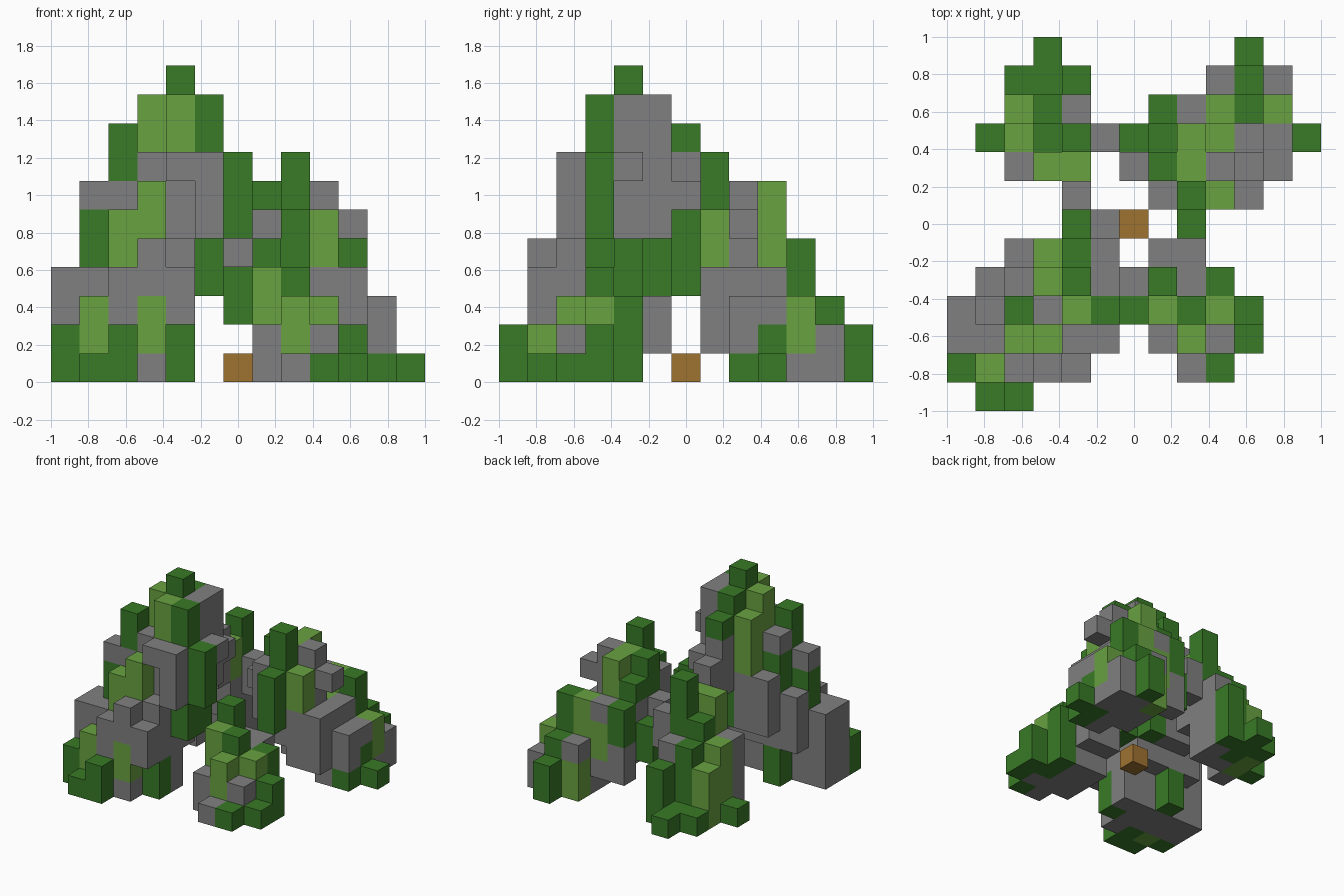
import bpy
import bmesh
from mathutils import Vector

cube = bpy.data.objects.get("Cube")
if cube:
    bpy.data.objects.remove(cube, do_unlink=True)

CELLS = 13
TOP = 11
SIZE = 2 / CELLS


def material(name, rgb):
    mat = bpy.data.materials.new(name)
    mat.use_nodes = True
    mat.diffuse_color = (*rgb, 1)
    mat.node_tree.nodes["Principled BSDF"].inputs["Base Color"].default_value = (*rgb, 1)
    return mat


MATERIALS = [
    material("grey_rock", (0.216, 0.216, 0.216)),
    material("dark_moss", (0.04, 0.195, 0.02)),
    material("light_moss", (0.14, 0.36, 0.053)),
    material("brown_wood", (0.345, 0.17, 0.031)),
]
ROCK, DARK, LIGHT, WOOD = range(len(MATERIALS))


def span(value):
    """A single cell number, or a (first, last) pair, as a range."""
    first, last = value if isinstance(value, tuple) else (value, value)
    return range(first, last + 1)


class Mound:
    """A pile of blocks: rock ridges, hollowed in places, patched with moss."""

    def __init__(self, name):
        self.name = name
        self.blocks = {}

    def ridge(self, y, x, *heights):
        for column, height in enumerate(heights, x):
            for z in range(height):
                self.blocks[column, y, z] = ROCK

    def box(self, x, y, low, high):
        return [c for c in self.blocks
                if c[0] in span(x) and c[1] in span(y) and low <= c[2] <= high]

    def undercut(self, x, y, below, low=0):
        for cell in self.box(x, y, low, below - 1):
            del self.blocks[cell]

    def paint(self, colour, x, y, low=0, high=TOP):
        for cell in self.box(x, y, low, high):
            self.blocks[cell] = colour


# Front right mound with the summit
summit = Mound("front_right_mound")
summit.ridge(0, 1, 1, 2)
summit.ridge(1, 0, 2, 3, 4, 5, 4)
summit.ridge(2, 0, 4, 4, 6, 7, 8, 8)
summit.ridge(3, 0, 4, 7, 9, 8, 10, 10, 8)
summit.ridge(4, 1, 5, 8, 10, 11, 10, 8)
summit.ridge(5, 2, 6, 9, 10, 10)
summit.ridge(6, 4, 9, 7)
summit.undercut(x=4, y=1, below=2)
summit.undercut(x=4, y=2, below=7, low=5)
summit.undercut(x=5, y=2, below=5)
summit.undercut(x=6, y=3, below=5)
summit.undercut(x=6, y=4, below=7)
summit.undercut(x=1, y=4, below=2)
summit.undercut(x=(3, 4), y=4, below=2)
summit.undercut(x=5, y=(3, 4), below=3)
summit.undercut(x=(2, 4), y=5, below=3)
summit.undercut(x=5, y=5, below=5)
summit.undercut(x=4, y=6, below=5)
summit.undercut(x=5, y=6, below=6)
summit.paint(DARK, x=(1, 2), y=0)
summit.paint(DARK, x=0, y=1)
summit.paint(DARK, x=2, y=1, high=1)
summit.paint(DARK, x=4, y=2, high=1)
summit.paint(DARK, x=1, y=3, low=4, high=5)
summit.paint(DARK, x=2, y=3, low=7)
summit.paint(DARK, x=(5, 6), y=3)
summit.paint(DARK, x=2, y=4, high=1)
summit.paint(DARK, x=2, y=4, low=5, high=6)
summit.paint(DARK, x=4, y=4, low=9)
summit.paint(DARK, x=(4, 5), y=(4, 5), low=3, high=4)
summit.paint(DARK, x=4, y=5, low=6)
summit.paint(DARK, x=4, y=6, low=8)
summit.paint(LIGHT, x=1, y=1)
summit.paint(LIGHT, x=3, y=1, low=1, high=2)
summit.paint(LIGHT, x=2, y=2, low=4)
summit.paint(LIGHT, x=3, y=2, low=5)
summit.paint(LIGHT, x=4, y=3, low=8)
summit.paint(LIGHT, x=3, y=4, low=8)
summit.paint(LIGHT, x=3, y=5, low=6)

# Low front left mound
knoll = Mound("front_left_mound")
knoll.ridge(1, 8, 1, 1)
knoll.ridge(2, 7, 2, 3, 2, 1)
knoll.ridge(3, 7, 4, 4, 3, 2)
knoll.ridge(4, 7, 5, 3, 3)
knoll.ridge(5, 7, 3, 3)
knoll.undercut(x=(7, 8), y=5, below=1)
knoll.paint(DARK, x=9, y=1)
knoll.paint(DARK, x=10, y=(2, 3))
knoll.paint(DARK, x=8, y=3, low=3)
knoll.paint(DARK, x=9, y=3, high=1)
knoll.paint(DARK, x=7, y=4, low=2)
knoll.paint(DARK, x=9, y=4)
knoll.paint(LIGHT, x=8, y=2, low=1)
knoll.paint(LIGHT, x=7, y=3, low=2)
knoll.paint(LIGHT, x=9, y=3, low=2)

# Broad back left mound
shoulder = Mound("back_left_mound")
shoulder.ridge(6, 8, 6)
shoulder.ridge(7, 7, 6, 8, 6, 4)
shoulder.ridge(8, 6, 5, 7, 7, 7, 6, 3)
shoulder.ridge(9, 6, 4, 6, 7, 4, 4, 3, 1)
shoulder.ridge(10, 7, 5, 5, 5, 5, 3)
shoulder.ridge(11, 9, 3, 3, 2)
shoulder.ridge(12, 10, 2)
shoulder.undercut(x=6, y=8, below=4)
shoulder.undercut(x=7, y=(7, 8), below=3)
shoulder.undercut(x=8, y=6, below=3)
shoulder.undercut(x=8, y=7, below=2)
shoulder.undercut(x=(9, 10), y=7, below=1)
shoulder.undercut(x=(8, 9), y=8, below=1)
shoulder.undercut(x=10, y=8, below=5, low=4)
shoulder.undercut(x=(6, 7), y=9, below=2)
shoulder.undercut(x=8, y=9, below=1)
shoulder.undercut(x=(7, 8), y=10, below=1)
shoulder.paint(DARK, x=8, y=6)
shoulder.paint(DARK, x=8, y=7, low=3)
shoulder.paint(DARK, x=7, y=8, low=4)
shoulder.paint(DARK, x=6, y=9)
shoulder.paint(DARK, x=7, y=9, low=5)
shoulder.paint(DARK, x=7, y=10, low=3)
shoulder.paint(DARK, x=11, y=8, high=0)
shoulder.paint(DARK, x=11, y=9, high=1)
shoulder.paint(DARK, x=12, y=9)
shoulder.paint(DARK, x=10, y=10, low=3)
shoulder.paint(DARK, x=10, y=11, low=1)
shoulder.paint(DARK, x=10, y=12)
shoulder.paint(LIGHT, x=9, y=7, low=4)
shoulder.paint(LIGHT, x=8, y=(8, 9), low=4)
shoulder.paint(LIGHT, x=9, y=9, low=3)
shoulder.paint(LIGHT, x=8, y=10, low=2, high=3)
shoulder.paint(LIGHT, x=9, y=10, low=2)
shoulder.paint(LIGHT, x=11, y=10, low=1)
shoulder.paint(LIGHT, x=9, y=11, high=1)

# Narrow back right mound
spur = Mound("back_right_mound")
spur.ridge(7, 4, 7)
spur.ridge(8, 2, 4, 6, 6)
spur.ridge(9, 1, 1, 4, 5, 7, 5)
spur.ridge(10, 2, 3, 4, 4)
spur.ridge(11, 2, 1, 1, 3)
spur.ridge(12, 3, 1)
spur.undercut(x=4, y=7, below=4)
spur.undercut(x=(3, 4), y=8, below=2)
spur.undercut(x=5, y=9, below=3)
spur.paint(DARK, x=1, y=9)
spur.paint(DARK, x=(3, 4), y=9, low=3)
spur.paint(DARK, x=3, y=10)
spur.paint(DARK, x=(2, 4), y=(11, 12))
spur.paint(LIGHT, x=(3, 4), y=8, low=4)
spur.paint(LIGHT, x=2, y=(9, 10))

# Single block under the arch
block = Mound("centre_block")
block.ridge(6, 6, 1)
block.paint(WOOD, x=6, y=6)

parts = [summit, knoll, shoulder, spur, block]
filled = set().union(*(part.blocks for part in parts))

# Skin every part with the sides that face open air
for part in parts:
    bm = bmesh.new()
    for cell, colour in part.blocks.items():
        for axis in range(3):
            for sign in (-1, 1):
                n, u = Vector(), Vector()
                n[axis] = sign
                u[(axis + 1) % 3] = 1
                v = n.cross(u)
                if tuple(int(c) for c in Vector(cell) + n) in filled:
                    continue
                middle = Vector(cell) + (Vector((1, 1, 1)) + n) / 2 - Vector((CELLS, CELLS, 0)) / 2
                corners = (-u - v, u - v, u + v, v - u)
                verts = [bm.verts.new((middle + c / 2) * SIZE) for c in corners]
                bm.faces.new(verts).material_index = colour
    bmesh.ops.remove_doubles(bm, verts=bm.verts, dist=SIZE / 100)
    mesh = bpy.data.meshes.new(part.name)
    for mat in MATERIALS:
        mesh.materials.append(mat)
    bm.to_mesh(mesh)
    bm.free()
    bpy.context.collection.objects.link(bpy.data.objects.new(part.name, mesh))
